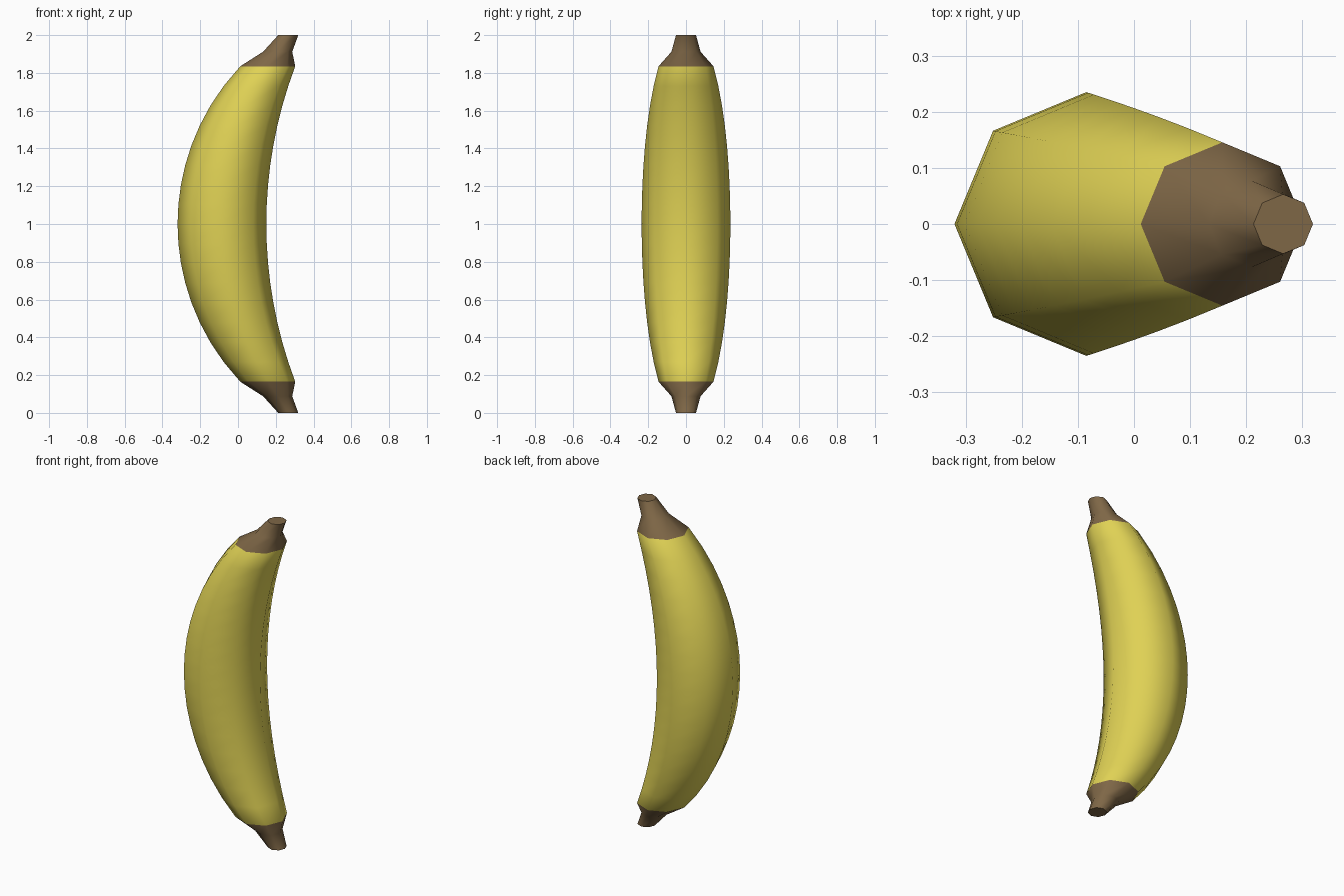
import bpy, bmesh, math

if "Cube" in bpy.data.objects:
    bpy.data.objects.remove(bpy.data.objects["Cube"])

SIDES = 8
HALF = 0.835      # half height of the yellow peel
STEPS = 16        # bands along the peel


def material(name, rgb):
    m = bpy.data.materials.new(name)
    m.diffuse_color = (*rgb, 1)
    m.use_nodes = True
    m.node_tree.nodes["Principled BSDF"].inputs["Base Color"].default_value = m.diffuse_color
    return m


def arc(t, sagitta):
    """Sideways drift of a circular arc at height t from its middle."""
    r = (HALF ** 2 + sagitta ** 2) / (2 * sagitta)
    return r - math.sqrt(r * r - t * t)


# Horizontal cross-sections: (centre x, radius, z)
tip = [(0.266, 0.053, 1.0), (0.21, 0.077, 0.912)]
rings = [(x, r, 1 - h) for x, r, h in tip]
for i in range(STEPS + 1):
    t = HALF * (2 * i / STEPS - 1)
    outer = -0.32 + arc(t, 0.332)
    inner = 0.15 + arc(t, 0.153)
    rings.append(((outer + inner) / 2, (inner - outer) / 2, 1 + t))
rings += [(x, r, 1 + h) for x, r, h in reversed(tip)]

# Skin the rings into one closed curved body
bm = bmesh.new()
loops = []
for x, r, z in rings:
    loops.append([bm.verts.new((x + r * math.cos(a), r * math.sin(a), z))
                  for a in (math.tau * k / SIDES for k in range(SIDES))])
for low, high in zip(loops, loops[1:]):
    for k in range(SIDES):
        n = (k + 1) % SIDES
        bm.faces.new((low[k], low[n], high[n], high[k])).smooth = True

# Flat ends
bm.faces.new(list(reversed(loops[0])))
bm.faces.new(loops[-1])

# Brown ends beyond the yellow peel
for f in bm.faces:
    f.material_index = int(abs(f.calc_center_median().z - 1) > HALF)

mesh = bpy.data.meshes.new("banana")
bm.to_mesh(mesh)
bm.free()
mesh.materials.append(material("peel_yellow", (0.74, 0.64, 0.09)))
mesh.materials.append(material("stem_brown", (0.21, 0.135, 0.062)))
bpy.context.collection.objects.link(bpy.data.objects.new("banana", mesh))
